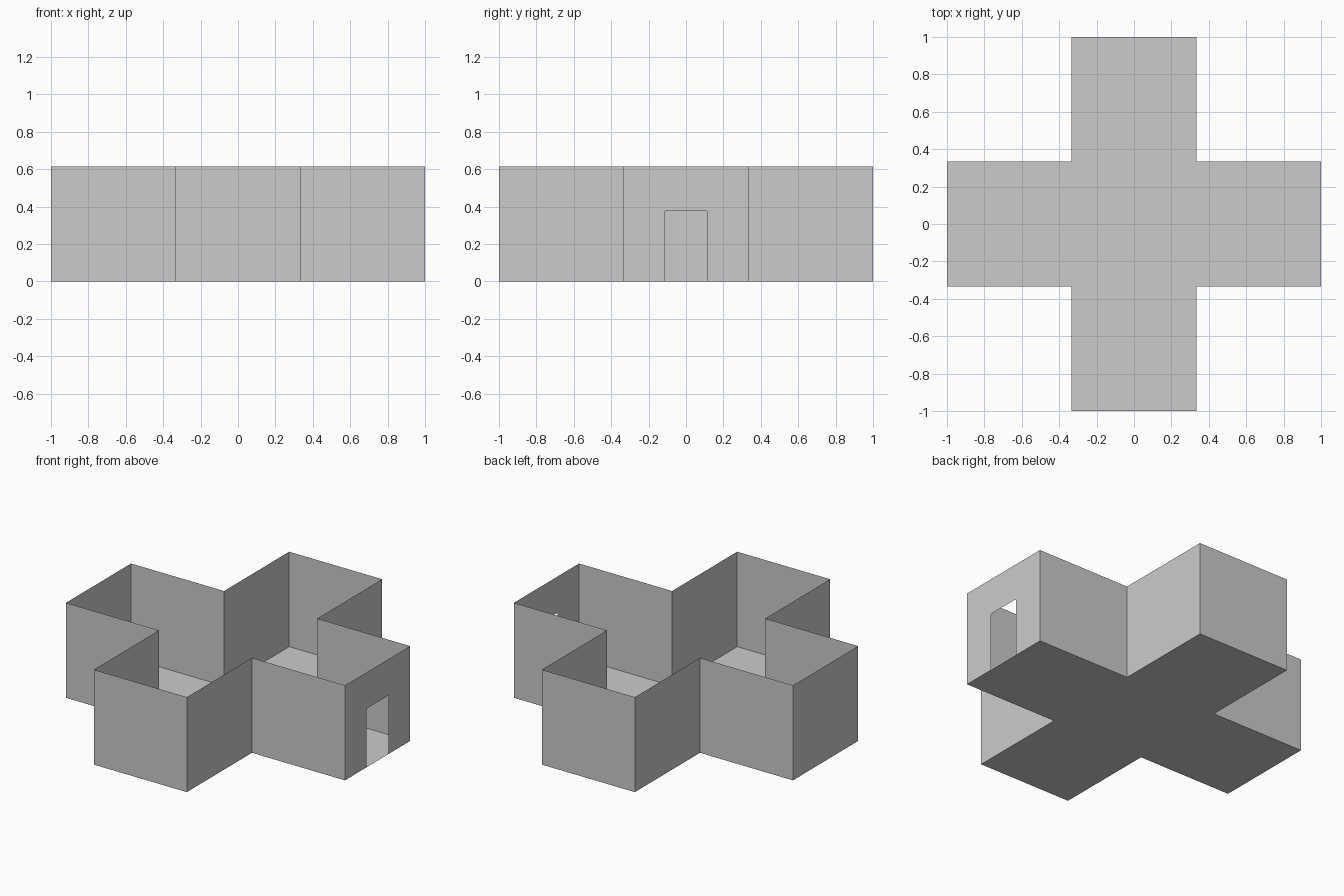
import bpy
import bmesh
from math import cos, sin, pi

if "Cube" in bpy.data.objects:
    bpy.data.objects.remove(bpy.data.objects["Cube"])

A, H = 1 / 3, 0.615            # half arm width, wall height
DW, DH, R = 0.114, 0.38, 0.01  # doorway half width, height, corner radius


def make_object(name, polygons):
    bm = bmesh.new()
    for poly in polygons:
        bm.faces.new([bm.verts.new(p) for p in poly])
    bmesh.ops.remove_doubles(bm, verts=bm.verts, dist=1e-5)
    mesh = bpy.data.meshes.new(name)
    bm.to_mesh(mesh)
    bm.free()
    obj = bpy.data.objects.new(name, mesh)
    bpy.context.collection.objects.link(obj)
    return obj


# Cross-shaped outline, counter-clockwise: one arm corner set turned four times
outline = []
for k in range(4):
    c, s = round(cos(k * pi / 2)), round(sin(k * pi / 2))
    for x, y in ((1, -A), (1, A), (A, A)):
        outline.append((c * x - s * y, s * x + c * y))

# Floor
make_object("floor", [[(x, y, 0) for x, y in reversed(outline)]])

# Sheet walls around the outline, leaving out the doorway side (first edge)
walls = []
for i in range(1, 12):
    (x0, y0), (x1, y1) = outline[i], outline[(i + 1) % 12]
    walls.append([(x0, y0, 0), (x1, y1, 0), (x1, y1, H), (x0, y0, H)])
make_object("walls", walls)

# End wall with a doorway whose top corners are slightly rounded
arc = [(DW - R + R * cos(t * pi / 6), DH - R + R * sin(t * pi / 6)) for t in range(4)]
half_opening = [(DW, 0)] + arc
opening = [(-y, z) for y, z in half_opening] + half_opening[::-1]
profile = [(-A, 0)] + opening + [(A, 0), (A, H), (-A, H)]
make_object("door_wall", [[(1, y, z) for y, z in profile]])
